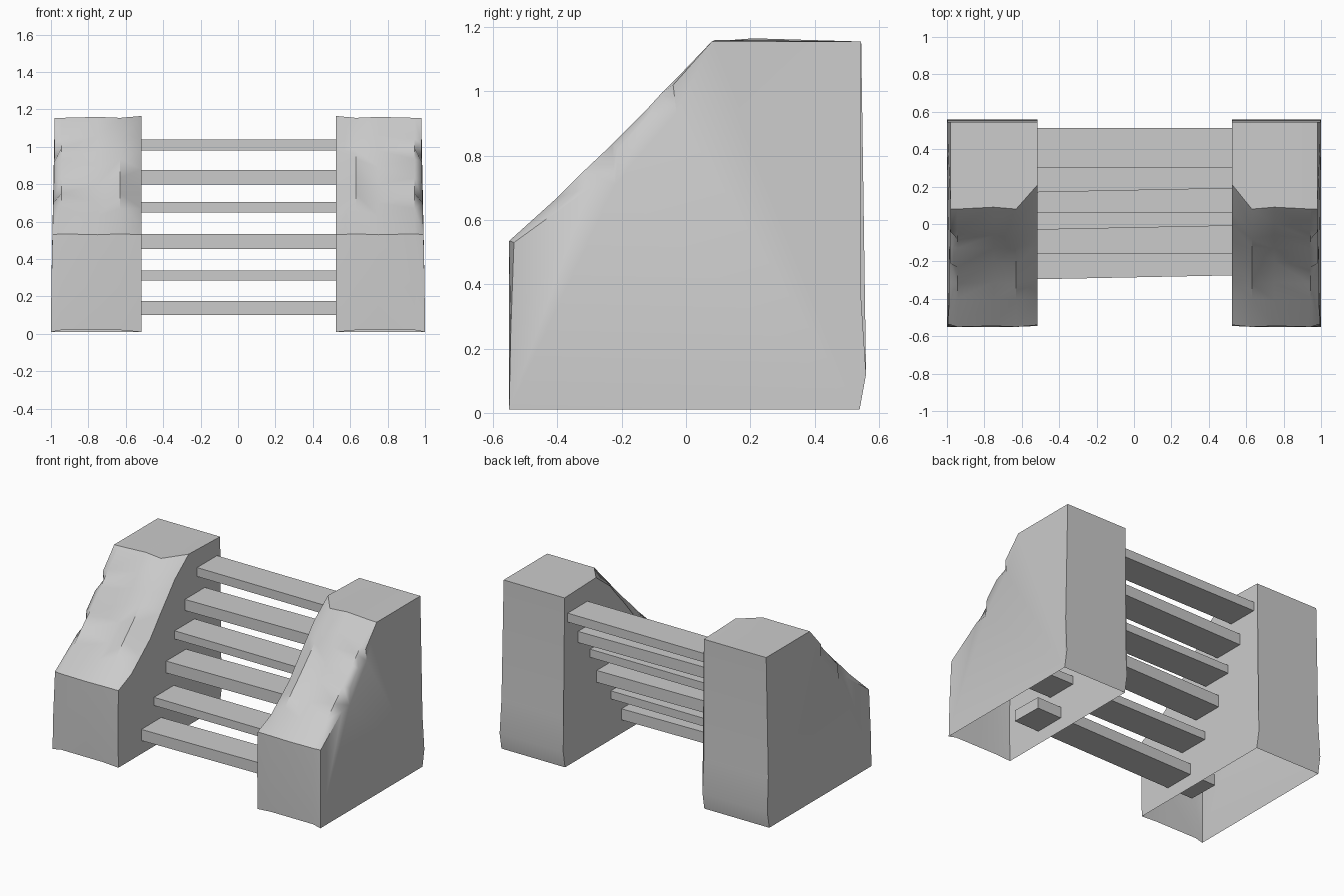
import bpy, bmesh, math

cube = bpy.data.objects.get("Cube")
if cube:
    bpy.data.objects.remove(cube, do_unlink=True)

stone = bpy.data.materials.new("stone_grey")
stone.use_nodes = True
grey = (0.6, 0.6, 0.6, 1)
stone.diffuse_color = grey
stone.node_tree.nodes["Principled BSDF"].inputs["Base Color"].default_value = grey


def finish(name, bm):
    bmesh.ops.recalc_face_normals(bm, faces=bm.faces)
    mesh = bpy.data.meshes.new(name)
    bm.to_mesh(mesh)
    bm.free()
    mesh.materials.append(stone)
    ob = bpy.data.objects.new(name, mesh)
    bpy.context.collection.objects.link(ob)
    return ob


# Rock outlines (y, z) from the front foot, over the slope, to the back foot
BACK = [(0.545, 1.155), (0.545, 0.35), (0.56, 0.12), (0.54, 0.01)]
OUTER = [(-0.55, 0.01), (-0.545, 0.25), (-0.535, 0.53), (-0.30, 0.70), (-0.22, 0.71),
         (-0.21, 0.82), (-0.12, 0.92), (-0.03, 0.935), (-0.04, 1.02), (0.08, 1.155)] + BACK
RIDGE = [(-0.545, 0.02), (-0.55, 0.25), (-0.55, 0.535), (-0.40, 0.67), (-0.32, 0.75),
         (-0.23, 0.835), (-0.13, 0.935), (-0.08, 0.99), (-0.03, 1.04), (0.08, 1.155)] + BACK
MIDDLE = [(-0.545, 0.02), (-0.55, 0.25), (-0.545, 0.53), (-0.41, 0.63), (-0.31, 0.70),
          (-0.20, 0.80), (-0.13, 0.89), (-0.06, 0.98), (0.0, 1.06), (0.09, 1.16)] + BACK
INNER = [(-0.54, 0.01), (-0.545, 0.25), (-0.54, 0.53), (-0.40, 0.59), (-0.30, 0.67),
         (-0.20, 0.75), (-0.09, 0.88), (0.0, 0.98), (0.06, 1.05), (0.21, 1.165)] + BACK


def rock(name, side, inner_x):
    bm = bmesh.new()
    stations = [(0.99, OUTER), (0.945, RIDGE), (0.75, MIDDLE),
                (0.63, RIDGE), (inner_x, INNER)]
    rows = []
    for x, outline in stations:
        flare = 0.01 if outline is OUTER else 0
        rows.append([bm.verts.new((side * (x + flare * math.cos(2.6 * z)), y, z))
                     for y, z in outline])
    for a, b in zip(rows, rows[1:]):
        for i in range(len(a) - 1):
            bm.faces.new((a[i], a[i + 1], b[i + 1], b[i]))
    # Flat side walls; the underside stays open
    caps = [bm.faces.new(rows[0]), bm.faces.new(rows[-1])]
    bmesh.ops.triangulate(bm, faces=caps)
    ob = finish(name, bm)
    bpy.ops.object.select_all(action='DESELECT')
    ob.select_set(True)
    bpy.context.view_layer.objects.active = ob
    bpy.ops.object.shade_smooth_by_angle(angle=math.radians(42))


rock("left_rock", 1, 0.525)
rock("right_rock", -1, 0.515)

# Treads (front y, bottom z, top z, yaw), their ends buried in the rocks
TREADS = [(-0.285, 0.10, 0.175, 0.02), (-0.16, 0.285, 0.34, 0), (-0.02, 0.455, 0.535, 0.02),
          (0.06, 0.65, 0.705, 0), (0.18, 0.80, 0.875, 0.02), (0.30, 0.98, 1.04, 0)]
DEPTH = 0.212
for n, (y, low, high, yaw) in enumerate(TREADS, 1):
    bm = bmesh.new()
    bmesh.ops.create_cube(bm, size=1)
    for v in bm.verts:
        v.co = (v.co.x * 1.42, v.co.y * DEPTH, v.co.z * (high - low))
    ob = finish(f"tread_{n}", bm)
    ob.location = (0, y + DEPTH / 2, (low + high) / 2)
    ob.rotation_euler.z = yaw
